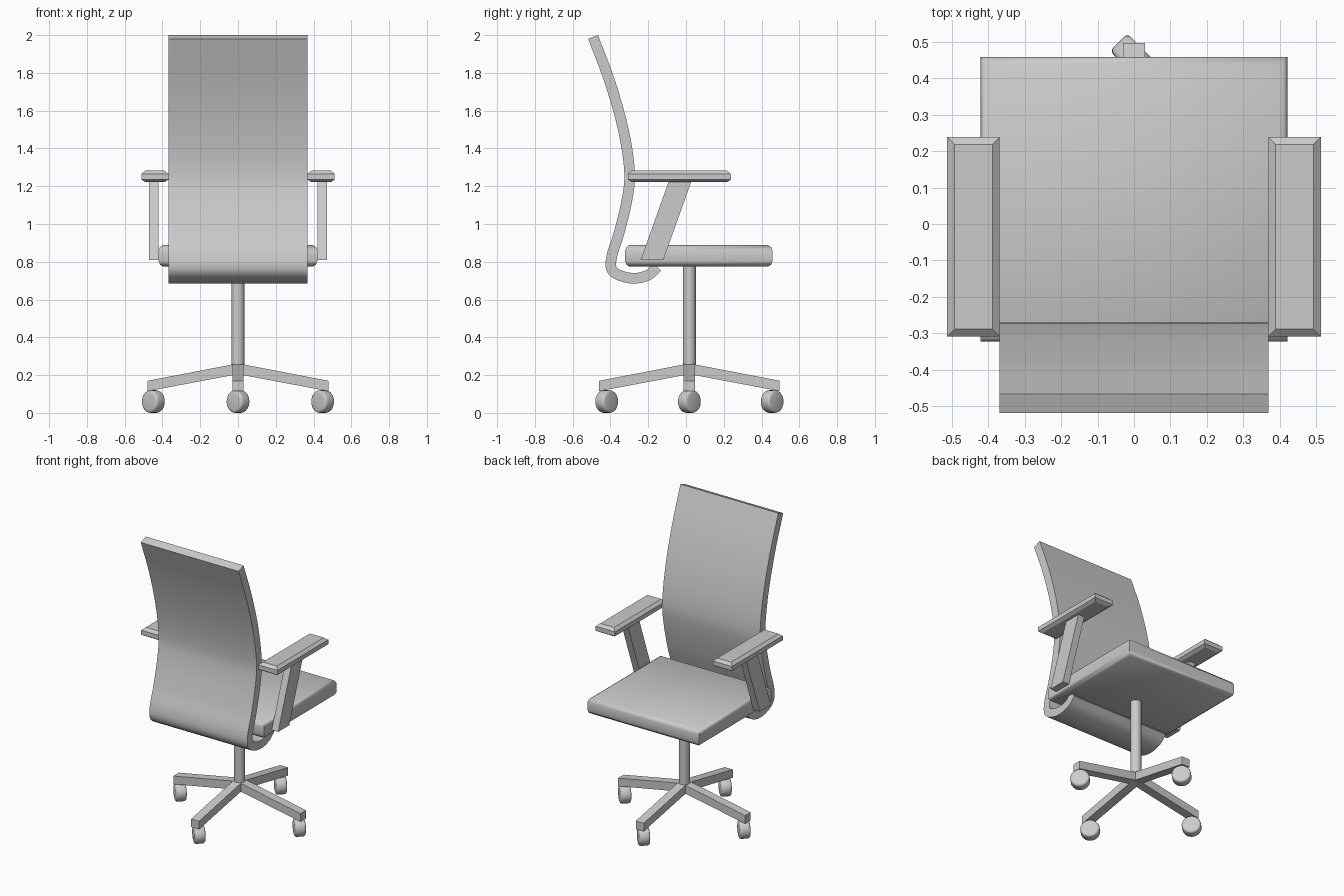
import bpy, bmesh, math
from mathutils import Vector

if "Cube" in bpy.data.objects:
    bpy.data.objects.remove(bpy.data.objects["Cube"])

CY = 0.018  # y position of the base axis


def finish(name, bm, smooth=None):
    bmesh.ops.recalc_face_normals(bm, faces=bm.faces)
    me = bpy.data.meshes.new(name)
    bm.to_mesh(me)
    bm.free()
    ob = bpy.data.objects.new(name, me)
    bpy.context.collection.objects.link(ob)
    if smooth:
        bpy.ops.object.select_all(action='DESELECT')
        ob.select_set(True)
        bpy.context.view_layer.objects.active = ob
        bpy.ops.object.shade_smooth_by_angle(angle=math.radians(smooth))
    return ob


def extrude_yz(name, outline, x0, x1, smooth=None):
    """Prism: a closed (y, z) outline extruded along x."""
    bm = bmesh.new()
    a = [bm.verts.new((x0, y, z)) for y, z in outline]
    b = [bm.verts.new((x1, y, z)) for y, z in outline]
    n = len(outline)
    for i in range(n):
        j = (i + 1) % n
        bm.faces.new((a[i], a[j], b[j], b[i]))
    bm.faces.new(a)
    bm.faces.new(b)
    return finish(name, bm, smooth)


def cushion(name, x0, x1, y0, y1, layers, smooth):
    """Slab with mitred corners; layers are (inset, z) pairs from bottom to top."""
    bm = bmesh.new()
    rings = [[bm.verts.new(p) for p in ((x0 + d, y0 + d, z), (x1 - d, y0 + d, z),
                                        (x1 - d, y1 - d, z), (x0 + d, y1 - d, z))]
             for d, z in layers]
    for r, s in zip(rings, rings[1:]):
        for i in range(4):
            j = (i + 1) % 4
            bm.faces.new((r[i], r[j], s[j], s[i]))
    bm.faces.new(rings[0])
    bm.faces.new(rings[-1])
    return finish(name, bm, smooth)


def spline(pts, steps=5):
    """Catmull-Rom curve through the points."""
    p = [Vector(q) for q in pts]
    p = [2 * p[0] - p[1]] + p + [2 * p[-1] - p[-2]]
    out = []
    for i in range(1, len(p) - 2):
        a, b, c, d = p[i - 1:i + 3]
        for k in range(steps):
            t = k / steps
            out.append(0.5 * (2 * b + (c - a) * t + (2 * a - 5 * b + 4 * c - d) * t * t
                              + (3 * b - a - 3 * c + d) * t ** 3))
    return out + [p[-2]]


# Curved backrest that hooks under the seat
path = spline([(-0.492, 1.99), (-0.402, 1.75), (-0.332, 1.5), (-0.299, 1.28), (-0.312, 1.13),
               (-0.355, 0.95), (-0.393, 0.83), (-0.392, 0.757), (-0.335, 0.722),
               (-0.265, 0.713), (-0.2, 0.73), (-0.151, 0.772)])
left, right = [], []
for i, q in enumerate(path):
    t = (path[min(i + 1, len(path) - 1)] - path[max(i - 1, 0)]).normalized()
    n = Vector((-t.y, t.x)) * 0.028
    left.append(q + n)
    right.append(q - n)
extrude_yz("backrest", [tuple(v) for v in left + right[::-1]], -0.368, 0.368, 40)

# Seat with softened rim
cushion("seat", -0.42, 0.42, -0.322, 0.458,
        [(0.022, 0.775), (0.007, 0.785), (0, 0.803), (0, 0.86), (0.007, 0.878), (0.022, 0.888)], 60)

# Arm pads and slanted posts on both sides
for side, s in (("left", -1), ("right", 1)):
    x0, x1 = sorted((s * 0.368, s * 0.512))
    cushion(side + "_arm_pad", x0, x1, -0.308, 0.238,
            [(0.02, 1.222), (0, 1.235), (0, 1.265), (0.02, 1.282)], None)
    extrude_yz(side + "_arm_post", [(-0.24, 0.81), (-0.12, 0.81), (0.03, 1.23), (-0.09, 1.23)],
               s * 0.422, s * 0.47)

# Central column
bm = bmesh.new()
bmesh.ops.create_cone(bm, cap_ends=True, segments=24, radius1=0.034, radius2=0.034, depth=0.58)
bmesh.ops.translate(bm, verts=bm.verts, vec=(0, CY, 0.50))
finish("column", bm, 40)

# Four sloping legs with rounded caster wheels
for k in range(4):
    ang = k * math.pi / 2
    leg = extrude_yz("leg_%d" % (k + 1), [(0, 0.205), (0.478, 0.115), (0.478, 0.17), (0, 0.262)],
                     -0.03, 0.03)
    leg.location = (0, CY, 0)
    leg.rotation_euler = (0, 0, ang)

    bm = bmesh.new()
    bmesh.ops.create_cone(bm, cap_ends=True, segments=24, radius1=0.06, radius2=0.06, depth=0.068)
    rims = [e for e in bm.edges if abs(e.verts[0].co.z - e.verts[1].co.z) < 1e-5]
    bmesh.ops.bevel(bm, geom=rims, offset=0.014, segments=3, profile=0.5, affect='EDGES')
    wheel = finish("caster_wheel_%d" % (k + 1), bm, 40)
    wheel.rotation_euler = (0, math.pi / 2, math.pi / 4)
    wheel.location = (-0.448 * math.sin(ang), CY + 0.438 * math.cos(ang), 0.06)
